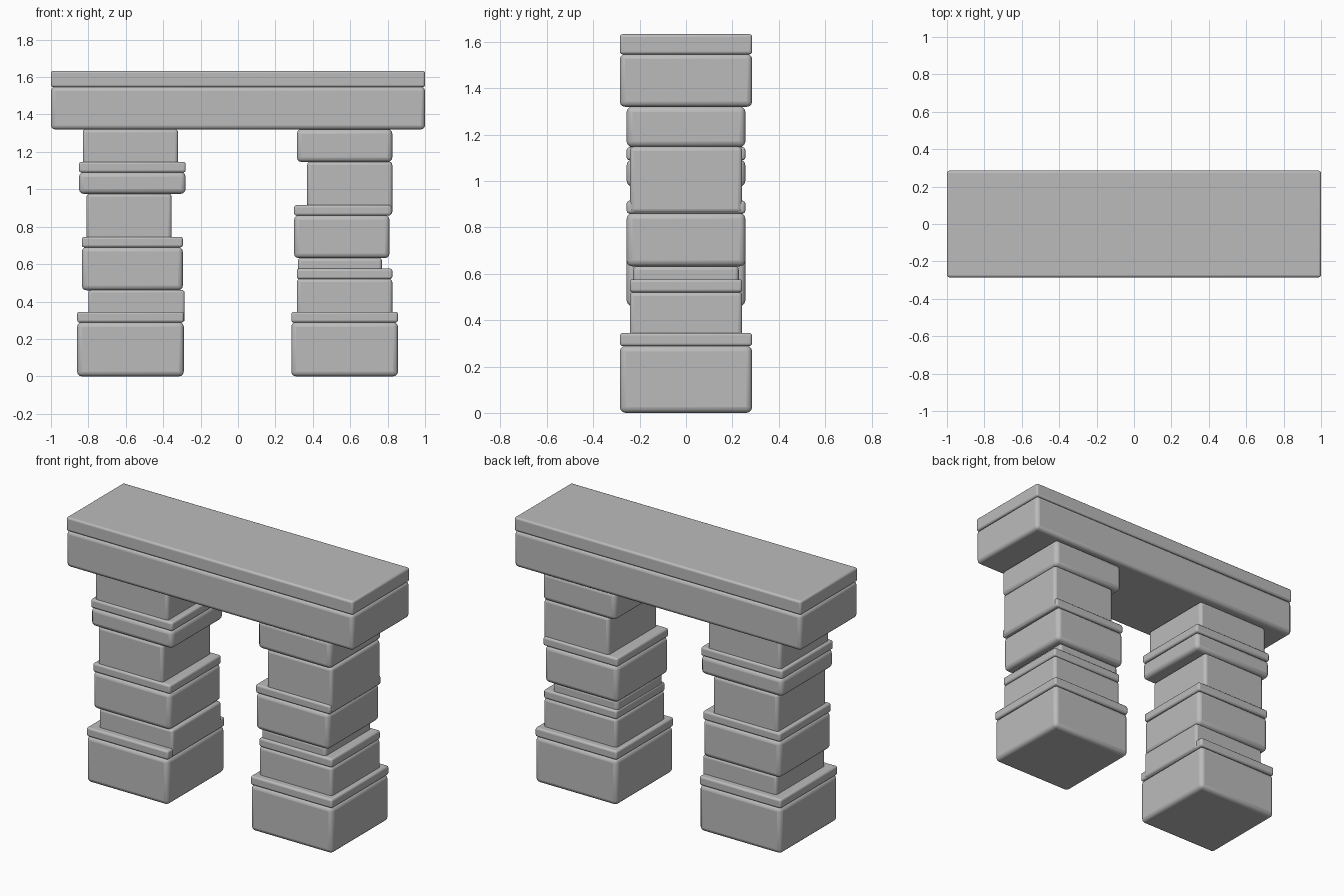
import bpy

cube = bpy.data.objects.get("Cube")
if cube:
    bpy.data.objects.remove(cube, do_unlink=True)

stone = bpy.data.materials.new("grey_stone")
stone.use_nodes = True
grey = (0.5, 0.5, 0.5, 1)
stone.diffuse_color = grey
stone.node_tree.nodes["Principled BSDF"].inputs["Base Color"].default_value = grey


def block(name, x0, x1, depth, z0, z1, bevel=0.025):
    """Rounded stone box, centred on y, with its bevel kept soft."""
    bpy.ops.mesh.primitive_cube_add(size=1, location=((x0 + x1) / 2, 0, (z0 + z1) / 2))
    ob = bpy.context.object
    ob.name = name
    ob.scale = (x1 - x0, depth, z1 - z0)
    bpy.ops.object.transform_apply(location=False, rotation=False, scale=True)
    mod = ob.modifiers.new("soft_edges", "BEVEL")
    mod.width = bevel
    mod.segments = 3
    bpy.ops.object.shade_smooth_by_angle()
    ob.data.materials.append(stone)


def slab(name, x0, x1, depth, z0, z1):
    block(name, x0, x1, depth, z0, z1, 0.012)


# Lintel across both pillars
block("lintel", -1, 1, 0.57, 1.32, 1.548, 0.022)
slab("lintel_cap", -1, 1, 0.57, 1.546, 1.633)

# Matching feet and top stones
for side, x0, x1 in (("right", -0.86, -0.29), ("left", 0.285, 0.855)):
    block(side + "_base", x0, x1, 0.57, 0, 0.29)
    slab(side + "_base_slab", x0, x1, 0.57, 0.288, 0.345)

# Right pillar, bottom to top
block("right_lower_stone", -0.8, -0.285, 0.485, 0.29, 0.462, 0.015)
block("right_middle_stone", -0.835, -0.295, 0.512, 0.46, 0.692)
slab("right_middle_slab", -0.835, -0.295, 0.512, 0.69, 0.746)
block("right_upper_stone", -0.81, -0.355, 0.485, 0.7, 0.978, 0.018)
block("right_collar", -0.85, -0.28, 0.512, 0.976, 1.092)
slab("right_collar_slab", -0.85, -0.28, 0.512, 1.09, 1.146)
block("right_top_stone", -0.83, -0.32, 0.485, 1.1, 1.322, 0.018)

# Left pillar, bottom to top
block("left_lower_stone", 0.315, 0.825, 0.485, 0.3, 0.522, 0.018)
slab("left_lower_slab", 0.315, 0.825, 0.485, 0.52, 0.576)
block("left_thin_stone", 0.32, 0.77, 0.455, 0.53, 0.634, 0.018)
block("left_middle_stone", 0.3, 0.81, 0.512, 0.632, 0.862)
slab("left_middle_slab", 0.3, 0.82, 0.512, 0.86, 0.915)
block("left_upper_stone", 0.37, 0.825, 0.485, 0.862, 1.148, 0.018)
block("left_top_stone", 0.315, 0.825, 0.512, 1.146, 1.322)
